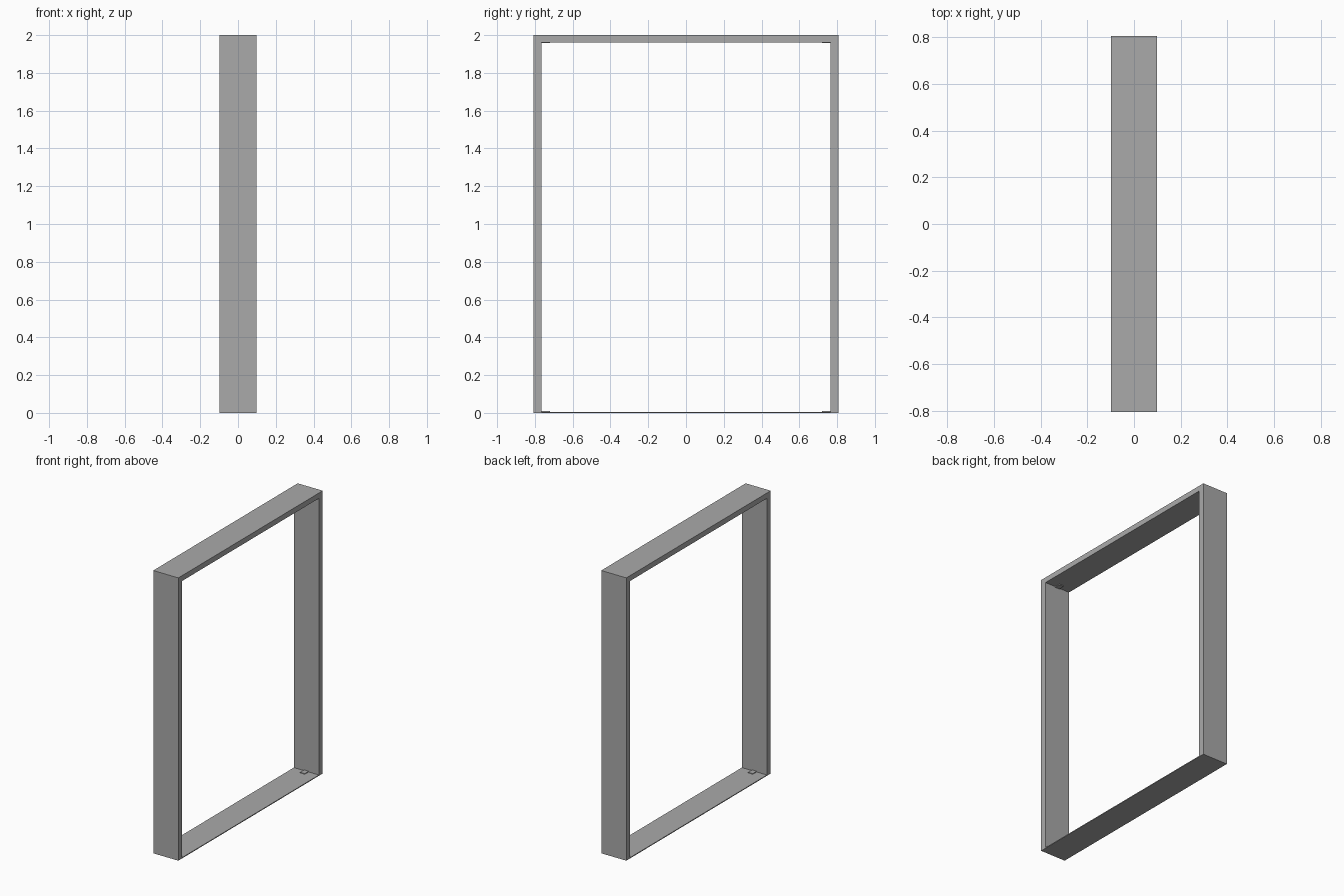
import bpy
import bmesh

cube = bpy.data.objects.get("Cube")
if cube:
    bpy.data.objects.remove(cube, do_unlink=True)

# Overall dimensions
HALF_X, HALF_Y, HEIGHT = 0.098, 0.807, 2.0
POST, HEAD, SILL = 0.043, 0.038, 0.006
INNER = HALF_Y - POST

grey = bpy.data.materials.new("frame grey")
grey.use_nodes = True
colour = (0.40, 0.40, 0.40, 1.0)
grey.diffuse_color = colour
grey.node_tree.nodes["Principled BSDF"].inputs["Base Color"].default_value = colour


def box(name, low, high):
    """Axis-aligned box between two corners."""
    bm = bmesh.new()
    bmesh.ops.create_cube(bm, size=1)
    for v in bm.verts:
        v.co = [high[i] if v.co[i] > 0 else low[i] for i in range(3)]
    mesh = bpy.data.meshes.new(name)
    bm.to_mesh(mesh)
    bm.free()
    mesh.materials.append(grey)
    obj = bpy.data.objects.new(name, mesh)
    bpy.context.collection.objects.link(obj)
    return obj


# Head and thin sill between the posts
box("head", (-HALF_X, -INNER, HEIGHT - HEAD), (HALF_X, INNER, HEIGHT))
box("sill", (-HALF_X, -INNER, 0), (HALF_X, INNER, SILL))

for side, s in (("front", -1), ("back", 1)):
    # Upright post
    ys = sorted((s * INNER, s * HALF_Y))
    box(side + "_post", (-HALF_X, ys[0], 0), (HALF_X, ys[1], HEIGHT))
    # Small pivot plates in the top and bottom corners
    ys = sorted((s * (INNER - 0.043), s * INNER))
    for level, z in (("top", HEIGHT - HEAD - 0.005), ("bottom", SILL)):
        box(f"{side}_{level}_pivot_plate", (-0.018, ys[0], z), (0.018, ys[1], z + 0.005))
